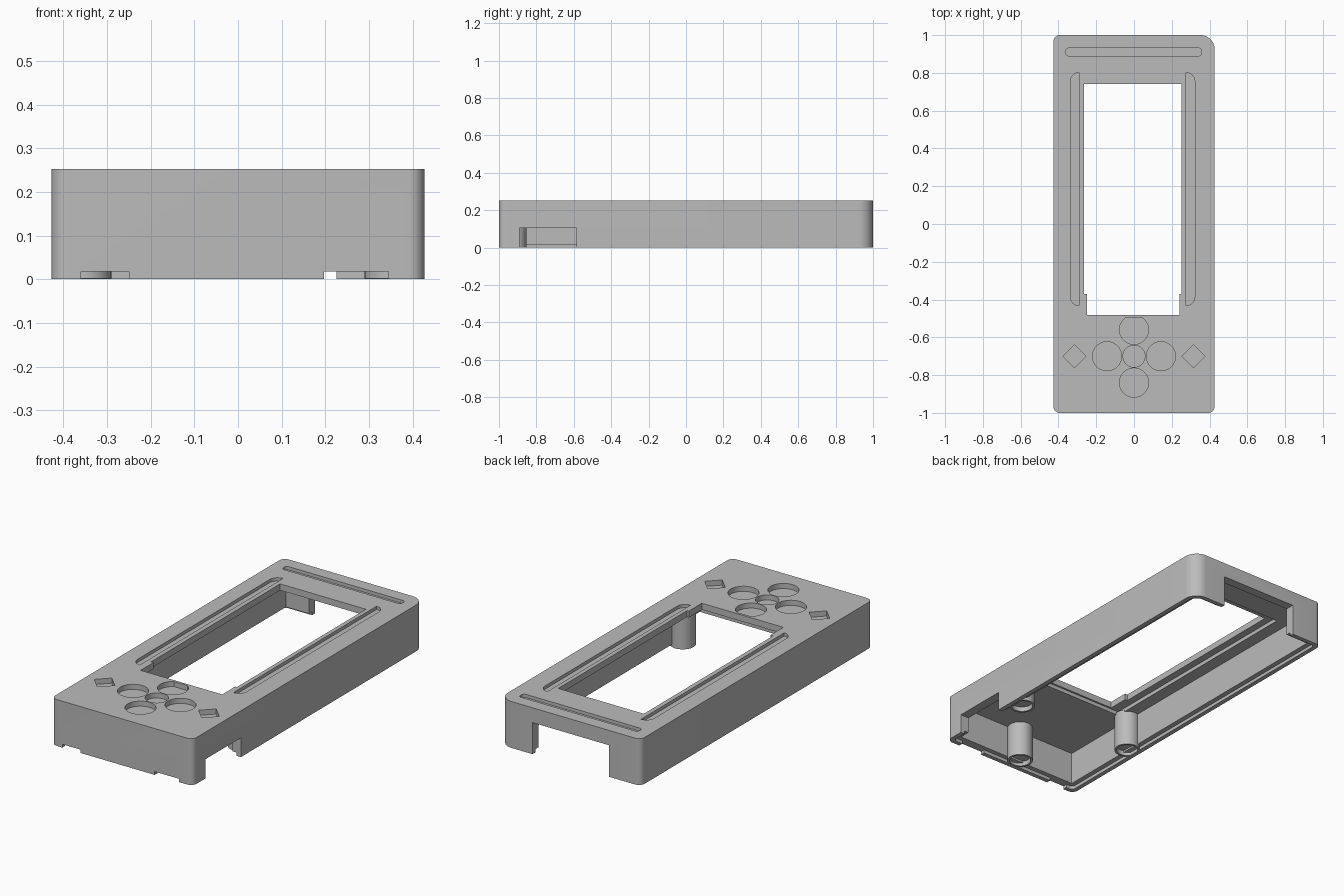
import bpy, bmesh
from math import cos, sin, pi, radians

cube = bpy.data.objects.get("Cube")
if cube:
    bpy.data.objects.remove(cube, do_unlink=True)

grey = bpy.data.materials.new("plain grey")
grey.use_nodes = True
colour = (0.5, 0.5, 0.5, 1)
grey.diffuse_color = colour
grey.node_tree.nodes["Principled BSDF"].inputs["Base Color"].default_value = colour


def arc(cx, cy, r, start, end, steps):
    angles = [radians(start + (end - start) * i / steps) for i in range(steps + 1)]
    return [(cx + r * cos(a), cy + r * sin(a)) for a in angles]


def circle(cx, cy, r, steps=40):
    return arc(cx, cy, r, 0, 360, steps)[:-1]


def rect(x0, x1, y0, y1):
    return [(x0, y0), (x1, y0), (x1, y1), (x0, y1)]


def round_rect(x0, x1, y0, y1, r, back_r=None):
    # back_r is the radius of the +x +y corner
    b = back_r or r
    return (arc(x1 - r, y0 + r, r, -90, 0, 8) + arc(x1 - b, y1 - b, b, 0, 90, 12)
            + arc(x0 + r, y1 - r, r, 90, 180, 8) + arc(x0 + r, y0 + r, r, 180, 270, 8))


def prism(name, outline, z0, z1):
    bm = bmesh.new()
    face = bm.faces.new([bm.verts.new((x, y, z0)) for x, y in outline])
    grown = bmesh.ops.extrude_face_region(bm, geom=[face])
    top = [g for g in grown["geom"] if isinstance(g, bmesh.types.BMVert)]
    bmesh.ops.translate(bm, verts=top, vec=(0, 0, z1 - z0))
    bmesh.ops.recalc_face_normals(bm, faces=bm.faces)
    mesh = bpy.data.meshes.new(name)
    bm.to_mesh(mesh)
    bm.free()
    mesh.materials.append(grey)
    obj = bpy.data.objects.new(name, mesh)
    bpy.context.collection.objects.link(obj)
    return obj


def combine(target, other, operation):
    mod = target.modifiers.new(operation.lower(), 'BOOLEAN')
    mod.operation, mod.solver, mod.object = operation, 'EXACT', other
    bpy.context.view_layer.objects.active = target
    bpy.ops.object.modifier_apply(modifier=mod.name)
    bpy.data.objects.remove(other, do_unlink=True)


def cut(target, outline, z0, z1):
    combine(target, prism("cutter", outline, z0, z1), 'DIFFERENCE')


W, TOP, CEILING, LIP = 0.427, 0.253, 0.197, 0.018

# Hollow shell, open below, with a thin rebate round the lower rim
shell = prism("shell", round_rect(-W, W, -1, 1, 0.035, 0.075), 0, TOP)
cut(shell, rect(-0.375, 0.375, -0.95, 0.95), -0.1, CEILING)
cut(shell, round_rect(-0.402, 0.402, -0.976, 0.976, 0.02, 0.055), -0.1, LIP)

# Screen window with a thinner border underneath
cut(shell, rect(-0.305, 0.295, -0.492, 0.79), 0.1, 0.218)
cut(shell, [(-0.25, -0.482), (0.242, -0.482), (0.242, -0.37), (0.252, -0.37),
            (0.252, 0.742), (-0.265, 0.742), (-0.265, -0.37), (-0.25, -0.37)], 0.15, 0.3)

# Openings in the back wall, the +x wall and the front rim
cut(shell, rect(-0.237, 0.226, 0.9, 1.1), -0.1, 0.172)
cut(shell, rect(0.3, 0.5, -0.89, -0.585), -0.1, 0.105)
for x0, x1 in ((-0.36, -0.25), (0.197, 0.345)):
    cut(shell, rect(x0, x1, -1.1, -0.9), -0.1, LIP)

# Control pockets: centre, four round ones, two diamonds
pocket = 0.225
cut(shell, circle(0, -0.7, 0.058), pocket, 0.3)
for x, y in ((-0.143, -0.7), (0.143, -0.7), (0, -0.84)):
    cut(shell, circle(x, y, 0.077), pocket, 0.3)
cut(shell, arc(0, -0.56, 0.077, 122, 418, 36), pocket, 0.3)
for x in (-0.315, 0.315):
    cut(shell, circle(x, -0.7, 0.062, 4), pocket, 0.3)

# Decorative grooves in the top face
groove = 0.235
cut(shell, round_rect(-0.36, 0.357, 0.89, 0.931, 0.014), groove, 0.3)
for side, inner in ((-1, 0.29), (1, 0.275)):
    half = arc(inner, 0.755, 0.047, 90, 0, 8) + arc(inner, -0.385, 0.047, 0, -90, 8)
    cut(shell, [(side * x, y) for x, y in half], groove, 0.3)

# Screw posts with shallow sockets in their lower ends
for name, x, y in (("left_post", 0.356, -0.48), ("right_post", -0.356, -0.48),
                   ("front_post", 0, -0.92)):
    post = prism(name, circle(x, y, 0.066), 0.002, CEILING + 0.01)
    cut(post, circle(x, y, 0.054), -0.1, 0.028)

for obj in bpy.context.view_layer.objects:
    obj.select_set(obj.type == 'MESH' and grey.name in obj.data.materials)
bpy.context.view_layer.objects.active = shell
bpy.ops.object.shade_smooth_by_angle(angle=radians(30))
